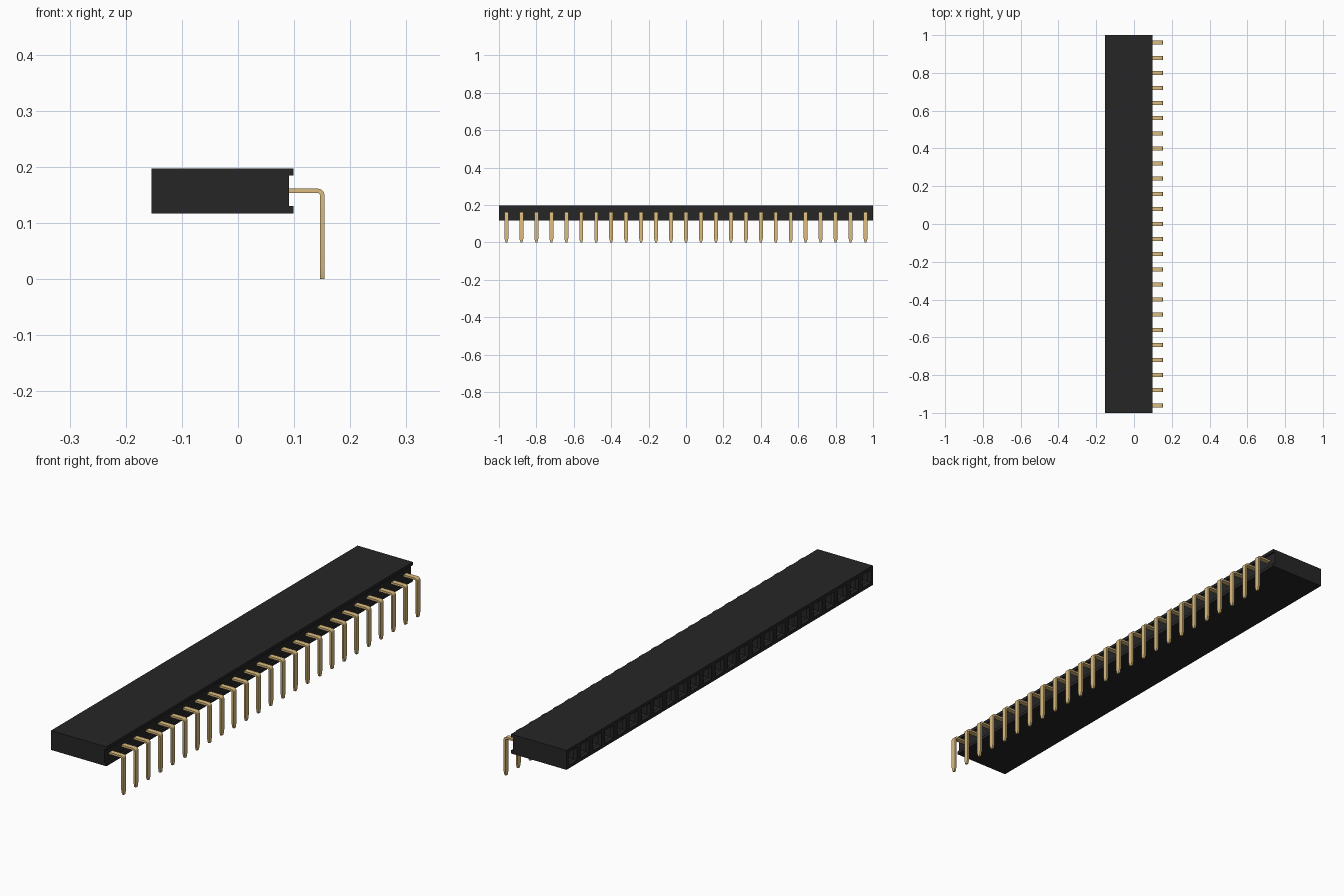
import bpy, bmesh, math
from mathutils import Vector

cube = bpy.data.objects.get("Cube")
if cube:
    bpy.data.objects.remove(cube)

COUNT, PITCH = 25, 0.08
LEFT, RIGHT, BOTTOM, TOP = -0.154, 0.099, 0.117, 0.197


def material(name, rgb, roughness):
    mat = bpy.data.materials.new(name)
    mat.use_nodes = True
    mat.diffuse_color = (*rgb, 1)
    bsdf = mat.node_tree.nodes["Principled BSDF"]
    bsdf.inputs["Base Color"].default_value = (*rgb, 1)
    bsdf.inputs["Roughness"].default_value = roughness
    return mat


def finish(bm, name, mat):
    mesh = bpy.data.meshes.new(name)
    bm.to_mesh(mesh)
    bm.free()
    mesh.materials.append(mat)
    obj = bpy.data.objects.new(name, mesh)
    bpy.context.collection.objects.link(obj)
    return obj


def extrude_profile(bm, points, y0, y1):
    """Closed prism from an xz outline, running from y0 to y1."""
    face = bm.faces.new([bm.verts.new((x, y0, z)) for x, z in points])
    new = bmesh.ops.extrude_face_region(bm, geom=[face])["geom"]
    verts = [v for v in new if isinstance(v, bmesh.types.BMVert)]
    bmesh.ops.translate(bm, verts=verts, vec=(0, y1 - y0, 0))
    bmesh.ops.recalc_face_normals(bm, faces=bm.faces[:])


black = material("black plastic", (0.02, 0.019, 0.019), 0.6)
gold = material("gold metal", (0.708, 0.504, 0.21), 0.5)

# Housing with a long groove on the pin side
bm = bmesh.new()
groove = RIGHT - 0.008
extrude_profile(bm, [(LEFT, BOTTOM), (RIGHT, BOTTOM), (RIGHT, 0.13), (groove, 0.13),
                     (groove, 0.184), (RIGHT, 0.184), (RIGHT, TOP), (LEFT, TOP)], -1, 1)

# Mating side: one square cell per contact, each with a funnel and a deep hole
side = [f for f in bm.faces if f.normal.x < -0.9 and f.calc_center_median().x < LEFT + 0.001]
bmesh.ops.delete(bm, geom=side, context="FACES_ONLY")
cells = []
for i in range(COUNT):
    y0, y1 = -1 + i * PITCH, -1 + (i + 1) * PITCH
    corners = [(y1, BOTTOM), (y0, BOTTOM), (y0, TOP), (y1, TOP)]
    cells.append(bm.faces.new([bm.verts.new((LEFT, y, z)) for y, z in corners]))
for f in cells:
    f.normal_update()
    if f.normal.x > 0:
        f.normal_flip()
bmesh.ops.inset_individual(bm, faces=cells, thickness=0.018, depth=0)
bmesh.ops.inset_individual(bm, faces=cells, thickness=0.01, depth=-0.01)
holes = bmesh.ops.extrude_discrete_faces(bm, faces=cells)["faces"]
bmesh.ops.translate(bm, verts=[v for f in holes for v in f.verts], vec=(0.15, 0, 0))
bmesh.ops.remove_doubles(bm, verts=bm.verts[:], dist=0.0001)
finish(bm, "socket_housing", black)

# Bent pin: flat strip swept along an L path with a rounded elbow
THICK, WIDTH = 0.008, 0.021
OUT_X, OUT_Z, OUTER_R = 0.154, 0.161, 0.012
cx, cz = OUT_X - OUTER_R, OUT_Z - OUTER_R


def arc(radius):
    steps = [math.pi / 2 * (1 - k / 6) for k in range(7)]
    return [(cx + radius * math.cos(a), cz + radius * math.sin(a)) for a in steps]


outer = [(groove - 0.006, OUT_Z)] + arc(OUTER_R) + [(OUT_X, 0.02), (OUT_X, 0)]
inner = [(groove - 0.006, OUT_Z - THICK)] + arc(OUTER_R - THICK)
inner += [(OUT_X - THICK, 0.02), (OUT_X - THICK, 0)]

bm = bmesh.new()
half = WIDTH / 2
rings = []
for (xo, zo), (xi, zi) in zip(outer, inner):
    w = half * 0.5 if zo == 0 else half
    rings.append([bm.verts.new(p) for p in
                  ((xo, -w, zo), (xo, w, zo), (xi, w, zi), (xi, -w, zi))])
for a, b in zip(rings, rings[1:]):
    for k in range(4):
        n = (k + 1) % 4
        bm.faces.new((a[k], a[n], b[n], b[k]))
bm.faces.new(rings[0])
bm.faces.new(rings[-1])
bmesh.ops.recalc_face_normals(bm, faces=bm.faces[:])
first_pin = finish(bm, "pin_1", gold)
for poly in first_pin.data.polygons:
    poly.use_smooth = True
bpy.context.view_layer.objects.active = first_pin
first_pin.select_set(True)
bpy.ops.object.shade_smooth_by_angle(angle=math.radians(30))

# Row of pins
for i in range(COUNT):
    pin = first_pin if i == 0 else first_pin.copy()
    if i:
        pin.name = f"pin_{i + 1}"
        bpy.context.collection.objects.link(pin)
    pin.location = Vector((0, -1 + PITCH * (i + 0.5), 0))
